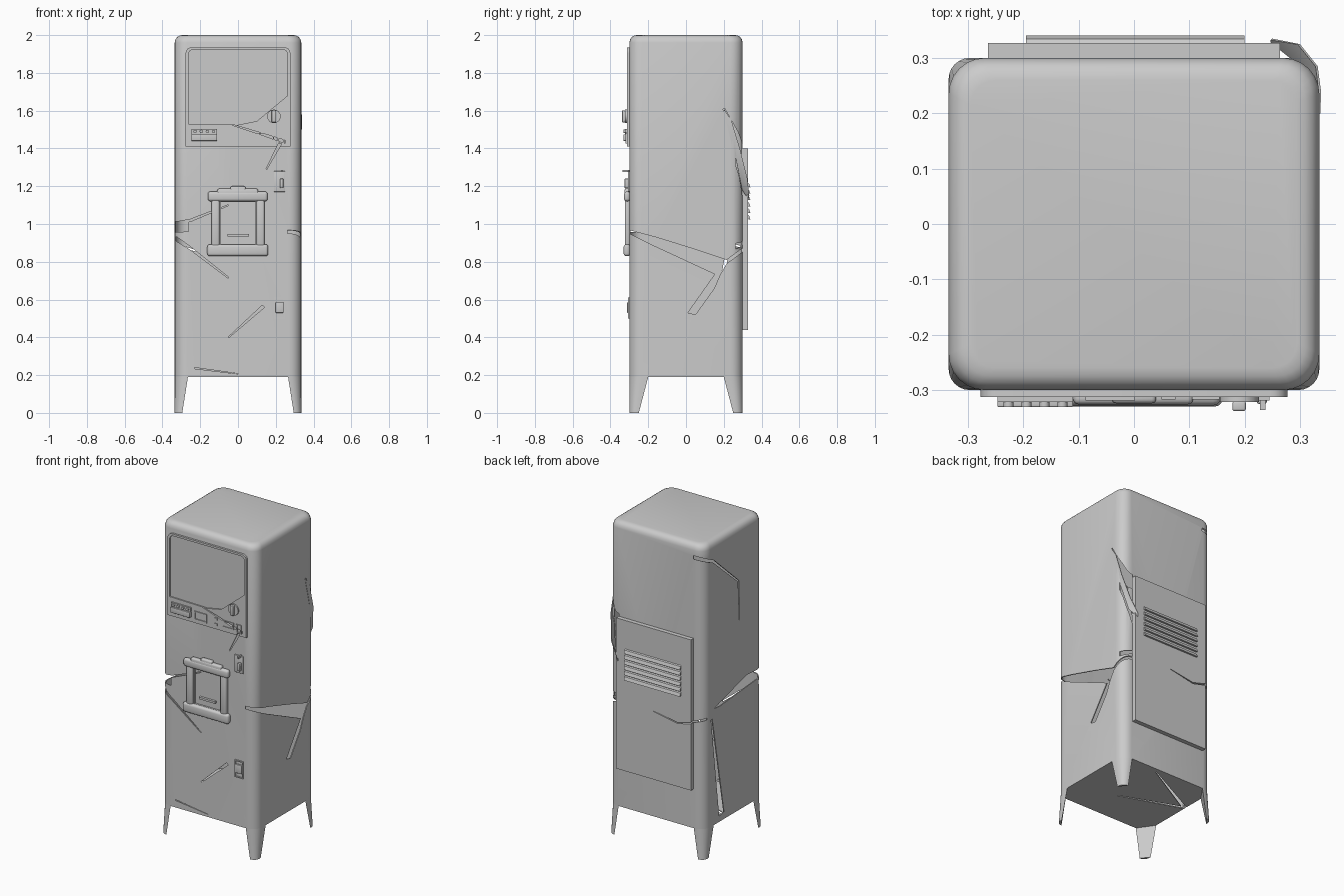
import bpy, bmesh, math
from mathutils import Vector

if "Cube" in bpy.data.objects:
    bpy.data.objects.remove(bpy.data.objects["Cube"], do_unlink=True)

grey = bpy.data.materials.new("painted_grey")
grey.use_nodes = True
grey.diffuse_color = (0.6, 0.6, 0.6, 1)
grey.node_tree.nodes["Principled BSDF"].inputs["Base Color"].default_value = (0.6, 0.6, 0.6, 1)

W, D, BASE = 0.335, 0.30, 0.19


def add(name, bm):
    bmesh.ops.recalc_face_normals(bm, faces=bm.faces)
    me = bpy.data.meshes.new(name)
    bm.to_mesh(me)
    bm.free()
    me.materials.append(grey)
    ob = bpy.data.objects.new(name, me)
    bpy.context.collection.objects.link(ob)
    return ob


def loft(name, rings):
    bm = bmesh.new()
    loops = [[bm.verts.new(p) for p in ring] for ring in rings]
    n = len(loops[0])
    for a, b in zip(loops, loops[1:]):
        for i in range(n):
            j = (i + 1) % n
            bm.faces.new((a[i], a[j], b[j], b[i]))
    bm.faces.new(loops[0])
    bm.faces.new(loops[-1])
    return add(name, bm)


def prism(name, pts, axis, lo, hi):
    place = {"x": lambda p, t: (t, p[0], p[1]),
             "y": lambda p, t: (p[0], t, p[1]),
             "z": lambda p, t: (p[0], p[1], t)}[axis]
    return loft(name, [[place(p, t) for p in pts] for t in (lo, hi)])


def box(name, x, y, z, bevel=0.0):
    ob = prism(name, [(x[0], z[0]), (x[1], z[0]), (x[1], z[1]), (x[0], z[1])], "y", *y)
    if bevel:
        mod = ob.modifiers.new("round", "BEVEL")
        mod.width, mod.segments = bevel, 3
        bake(ob)
    return ob


def bake(ob):
    dg = bpy.context.evaluated_depsgraph_get()
    me = bpy.data.meshes.new_from_object(ob.evaluated_get(dg))
    ob.modifiers.clear()
    ob.data = me


def cut(ob, cutters):
    for c in cutters:
        mod = ob.modifiers.new("cut", "BOOLEAN")
        mod.operation, mod.object, mod.solver = "DIFFERENCE", c, "EXACT"
    bake(ob)


def slit(path, width):
    # tapering outline around a polyline
    v = [Vector(p) for p in path]
    left, right = [], []
    for i, p in enumerate(v):
        t = (v[min(i + 1, len(v) - 1)] - v[max(i - 1, 0)]).normalized()
        w = width * (1 - 0.75 * i / (len(v) - 1)) / 2
        left.append(p + Vector((-t.y, t.x)) * w)
        right.append(p - Vector((-t.y, t.x)) * w)
    return left + right[::-1]


def corner(w, d, r, n=6):
    return [(w - r + r * math.cos(a), d - r + r * math.sin(a))
            for a in (math.pi / 2 * i / n for i in range(n + 1))]


def ring(e, z):
    c = corner(W - e, D - e, 0.065 - e * 0.5)
    pts = c + [(-x, y) for x, y in c[::-1]] + [(-x, -y) for x, y in c] + [(x, -y) for x, y in c[::-1]]
    return [(x, y, z) for x, y in pts]


# hollow cabinet
cabinet = loft("cabinet", [ring(0, BASE), ring(0, 1.96), ring(0.004, 1.977),
                           ring(0.013, 1.99), ring(0.025, 1.997), ring(0.04, 2.0)])
shell = cabinet.modifiers.new("shell", "SOLIDIFY")
shell.thickness, shell.offset = 0.008, -1
bake(cabinet)

# rounded corner legs
for sx, sy, name in ((1, -1, "front_left"), (-1, -1, "front_right"), (1, 1, "back_left"), (-1, 1, "back_right")):
    rings = []
    for z, ax, ay, r in ((0, 0.04, 0.05, 0.038), (BASE, 0.07, 0.1, 0.065)):
        pts = [(W, D - ay)] + corner(W, D, r) + [(W - ax, D)]
        rings.append([(sx * x, sy * y, z) for x, y in pts])
    loft(name + "_leg", rings)

# front fascia with recessed display
c = [(x, z) for x, z in corner(0.277, 1.935, 0.03)]
fascia = prism("fascia", c + [(-x, z) for x, z in c[::-1]] + [(-0.277, 1.41), (0.277, 1.41)],
               "y", -0.313, -0.296)
c = corner(0.263, 1.922, 0.025)
recess = prism("display_cutter", c + [(-x, z) for x, z in c[::-1]] +
               [(-0.263, 1.53), (0, 1.525), (0.1, 1.545), (0.263, 1.68)], "y", -0.35, -0.305)

# cracks and torn gaps
front = [slit([(-0.34, 1.0), (-0.25, 1.02), (-0.05, 1.1)], 0.018),
         slit([(-0.34, 0.93), (-0.25, 0.87), (-0.05, 0.715)], 0.022),
         slit([(0.135, 0.565), (-0.05, 0.4)], 0.016),
         slit([(-0.23, 0.237), (0.0, 0.207)], 0.006)]
panel_front = [slit([(0.25, 1.435), (0.13, 1.475), (-0.03, 1.525)], 0.016),
               slit([(0.225, 1.43), (0.15, 1.29)], 0.016)]
right = [[(-0.31, 0.97), (-0.16, 0.93), (0.05, 0.865), (0.215, 0.81), (0.31, 0.88), (0.31, 0.86),
          (0.215, 0.79), (0.18, 0.73), (0.15, 0.66), (0.05, 0.52), (0.01, 0.53), (0.155, 0.735),
          (-0.19, 0.895), (-0.31, 0.955)],
         slit([(0.31, 1.33), (0.265, 1.48), (0.2, 1.61)], 0.04)]
left = [[(-0.31, 1.01), (-0.13, 1.02), (0.2, 0.93), (0.13, 0.925), (-0.31, 0.96)],
        slit([(0.12, 0.23), (0.22, 0.87)], 0.05),
        slit([(0.31, 1.92), (0.2, 1.87), (-0.05, 1.65), (-0.06, 1.4)], 0.02)]
back = [slit([(0.32, 1.36), (0.29, 1.2), (0.2, 0.93)], 0.04),
        slit([(0.34, 0.88), (0.27, 0.9), (0.2, 0.93)], 0.03)]
panel_back = [slit([(-0.34, 0.89), (-0.17, 0.845), (0.0, 0.875)], 0.012)]
floor = [slit([(-0.33, 0.06), (0.06, 0.27)], 0.025), slit([(-0.33, 0.06), (0.06, -0.08)], 0.02)]


def cutters(shapes, axis, lo, hi):
    return [prism("crack_cutter", s, axis, lo, hi) for s in shapes]


fascia_cuts = cutters(panel_front, "y", -0.4, -0.26)
panel_cuts = cutters(panel_back, "y", 0.26, 0.4)
body_cuts = (cutters(front, "y", -0.4, -0.26) + cutters(right, "x", 0.262, 0.4) +
             cutters(left, "x", -0.4, -0.262) + cutters(back, "y", 0.262, 0.4) +
             cutters(floor, "z", 0.1, 0.25))
cut(cabinet, body_cuts + fascia_cuts + panel_cuts)
cut(fascia, [recess] + fascia_cuts)

# service panel and louvres on the back
service = box("service_panel", (-0.264, 0.264), (0.296, 0.327), (0.44, 1.4))
cut(service, panel_cuts)
for ob in body_cuts + fascia_cuts + panel_cuts + [recess]:
    bpy.data.objects.remove(ob, do_unlink=True)
for i in range(6):
    z = 1.03 + 0.034 * i
    prism("louvre", [(0.322, z + 0.022), (0.334, z + 0.014), (0.341, z - 0.006), (0.322, z - 0.004)],
          "x", -0.195, 0.2)

# peeled metal strip at the back corner
outer = [(0.337, 0.2, 1.61), (0.338, 0.24, 1.55), (0.332, 0.285, 1.4), (0.3, 0.325, 1.24), (0.25, 0.335, 1.15)]
inner = [(0.337, 0.2, 1.59), (0.337, 0.235, 1.45), (0.325, 0.265, 1.34), (0.29, 0.298, 1.18), (0.25, 0.33, 1.13)]
bm = bmesh.new()
rails = [[bm.verts.new(p) for p in rail] for rail in (outer, inner)]
for i in range(len(outer) - 1):
    bm.faces.new((rails[0][i], rails[0][i + 1], rails[1][i + 1], rails[1][i]))
strip = add("peeled_strip", bm)
strip.modifiers.new("sheet", "SOLIDIFY").thickness = 0.004
bake(strip)


def disc(name, x, y, z, r):
    pts = [(x + r * math.cos(i * math.pi / 8), z + r * math.sin(i * math.pi / 8)) for i in range(16)]
    return prism(name, pts, "y", *y)


def frame(name, x, z, t, y):
    box(name + "_bottom", x, y, (z[0], z[0] + t))
    box(name + "_top", x, y, (z[1] - t, z[1]))
    box(name + "_side_a", (x[0], x[0] + t), y, (z[0] + t, z[1] - t))
    box(name + "_side_b", (x[1] - t, x[1]), y, (z[0] + t, z[1] - t))


# selector buttons and control plates
box("button_block", (-0.247, -0.11), (-0.331, -0.31), (1.44, 1.475), 0.003)
box("button_rail", (-0.247, -0.11), (-0.322, -0.31), (1.475, 1.502))
for i in range(4):
    disc("button", -0.227 + 0.0325 * i, (-0.331, -0.32), 1.49, 0.009)
frame("bill_slot", (-0.088, 0.002), (1.432, 1.487), 0.007, (-0.319, -0.31))
frame("price_window", (0.105, 0.19), (1.438, 1.482), 0.006, (-0.317, -0.31))
frame("coin_return", (0.21, 0.245), (1.425, 1.482), 0.006, (-0.319, -0.31))
for z in (1.44, 1.475):
    box("indicator", (0.05, 0.075), (-0.317, -0.31), (z - 0.007, z + 0.007))

# knob
disc("knob_base", 0.19, (-0.322, -0.303), 1.57, 0.036)
box("knob_grip", (0.178, 0.202), (-0.338, -0.32), (1.538, 1.602), 0.004)

# coin plate and lock
box("coin_plate", (0.19, 0.25), (-0.308, -0.298), (1.17, 1.28), 0.003)
box("coin_lever", (0.222, 0.24), (-0.325, -0.305), (1.19, 1.24), 0.004)
box("coin_slot", (0.228, 0.238), (-0.336, -0.298), (1.275, 1.287))
frame("lock_plate", (0.19, 0.25), (0.5, 0.61), 0.007, (-0.307, -0.298))
box("lock_body", (0.198, 0.242), (-0.312, -0.298), (0.53, 0.585), 0.004)

# delivery hatch with rounded surround
box("hatch_cap", (-0.16, 0.157), (-0.328, -0.296), (1.12, 1.172), 0.014)
box("hatch_cap_middle", (-0.11, 0.107), (-0.326, -0.296), (1.13, 1.187), 0.01)
box("hatch_cap_crown", (-0.04, 0.04), (-0.324, -0.296), (1.14, 1.2), 0.008)
box("hatch_sill", (-0.163, 0.16), (-0.33, -0.296), (0.83, 0.892), 0.014)
for s in (-1, 1):
    a, b = sorted((s * 0.098, s * 0.14))
    box("hatch_post", (a, b), (-0.324, -0.296), (0.88, 1.13), 0.01)
frame("hatch_rim", (-0.098, 0.098), (0.885, 1.125), 0.008, (-0.309, -0.297))
box("hatch_pull", (-0.055, 0.058), (-0.315, -0.298), (0.933, 0.946))

# shading
bpy.ops.object.select_all(action="DESELECT")
for ob in bpy.context.collection.objects:
    if ob.type == "MESH":
        ob.select_set(True)
        bpy.context.view_layer.objects.active = ob
bpy.ops.object.shade_smooth_by_angle(angle=math.radians(32))
